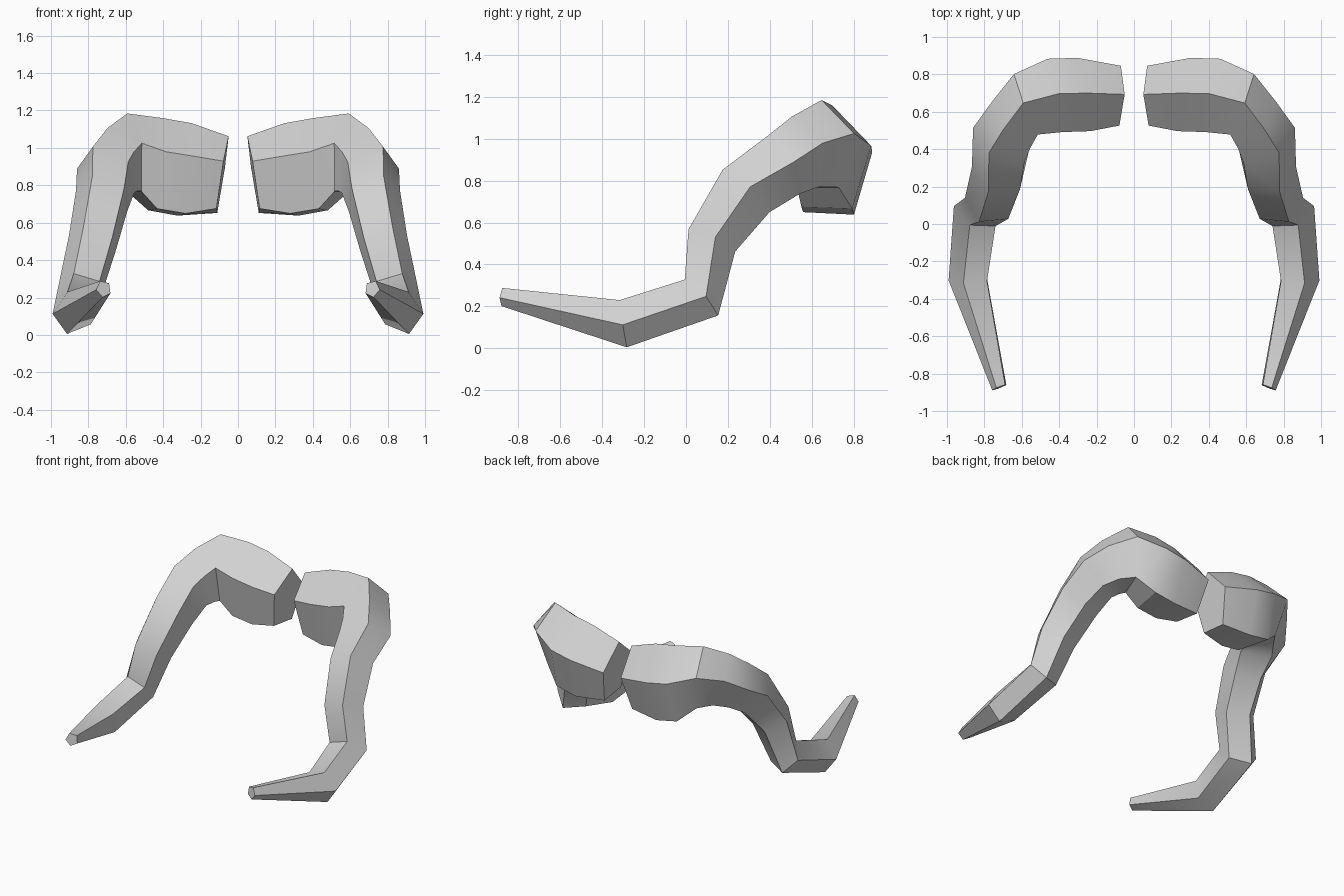
import bpy
import bmesh
from math import cos, sin, radians, tau
from mathutils import Vector

default_cube = bpy.data.objects.get("Cube")
if default_cube:
    bpy.data.objects.remove(default_cube, do_unlink=True)

SIDES = 5

# Sweep stations of one limb: centre, ridge direction, flank direction
STATIONS = [
    # upper arm, running outward
    ((.085, .683, .842), (-.035, .01, .22), (-.004, .168, -.02)),
    ((.278, .689, .862), (-.03, .011, .27), (.037, .206, -.01)),
    ((.432, .683, .889), (-.03, .014, .27), (.041, .206, -.007)),
    # shoulder bend
    ((.572, .637, .954), (.02, .01, .23), (.067, .17, 0)),
    ((.642, .536, .921), (.056, -.03, .185), (.108, .13, 0)),
    ((.70, .438, .864), (.076, -.058, .142), (.144, .099, -.02)),
    # shin, running down
    ((.72, .278, .742), (.058, -.103, .11), (.135, .063, -.006)),
    ((.77, .116, .508), (.058, -.104, .06), (.122, .059, .004)),
    # ankle and tapered toe
    ((.84, .064, .24), (.038, -.07, .088), (.117, .056, -.02)),
    ((.878, -.298, .12), (.034, -.018, .11), (.108, .002, -.044)),
    ((.718, -.873, .246), (.018, -.003, .042), (.036, -.016, -.018)),
]


def make_material(name, rgb):
    material = bpy.data.materials.new(name)
    color = (*rgb, 1)
    material.diffuse_color = color
    material.use_nodes = True
    shader = material.node_tree.nodes["Principled BSDF"]
    shader.inputs["Base Color"].default_value = color
    return material


def section(bm, station, mirror):
    """Add one ring of corners around a station."""
    centre, ridge, flank = map(Vector, station)
    ring = []
    for corner in range(SIDES):
        angle = tau * corner / SIDES
        point = centre + ridge * cos(angle) + flank * sin(angle)
        point.x *= mirror
        ring.append(bm.verts.new(point))
    return ring


def make_limb(name, mirror, material):
    """Loft a closed five-sided tube through all stations."""
    bm = bmesh.new()
    rings = [section(bm, station, mirror) for station in STATIONS]
    for near, far in zip(rings, rings[1:]):
        for i in range(SIDES):
            j = (i + 1) % SIDES
            bm.faces.new((near[i], near[j], far[j], far[i]))
    bm.faces.new(rings[0])
    bm.faces.new(rings[-1])
    bmesh.ops.recalc_face_normals(bm, faces=bm.faces)

    mesh = bpy.data.meshes.new(name)
    bm.to_mesh(mesh)
    bm.free()
    mesh.materials.append(material)
    limb = bpy.data.objects.new(name, mesh)
    bpy.context.collection.objects.link(limb)

    # Soft bends, crisp ridges
    bpy.ops.object.select_all(action="DESELECT")
    limb.select_set(True)
    bpy.context.view_layer.objects.active = limb
    bpy.ops.object.shade_smooth_by_angle(angle=radians(30))
    return limb


light_grey = make_material("light grey", (.64, .64, .64))
make_limb("left_limb", 1, light_grey)
make_limb("right_limb", -1, light_grey)
